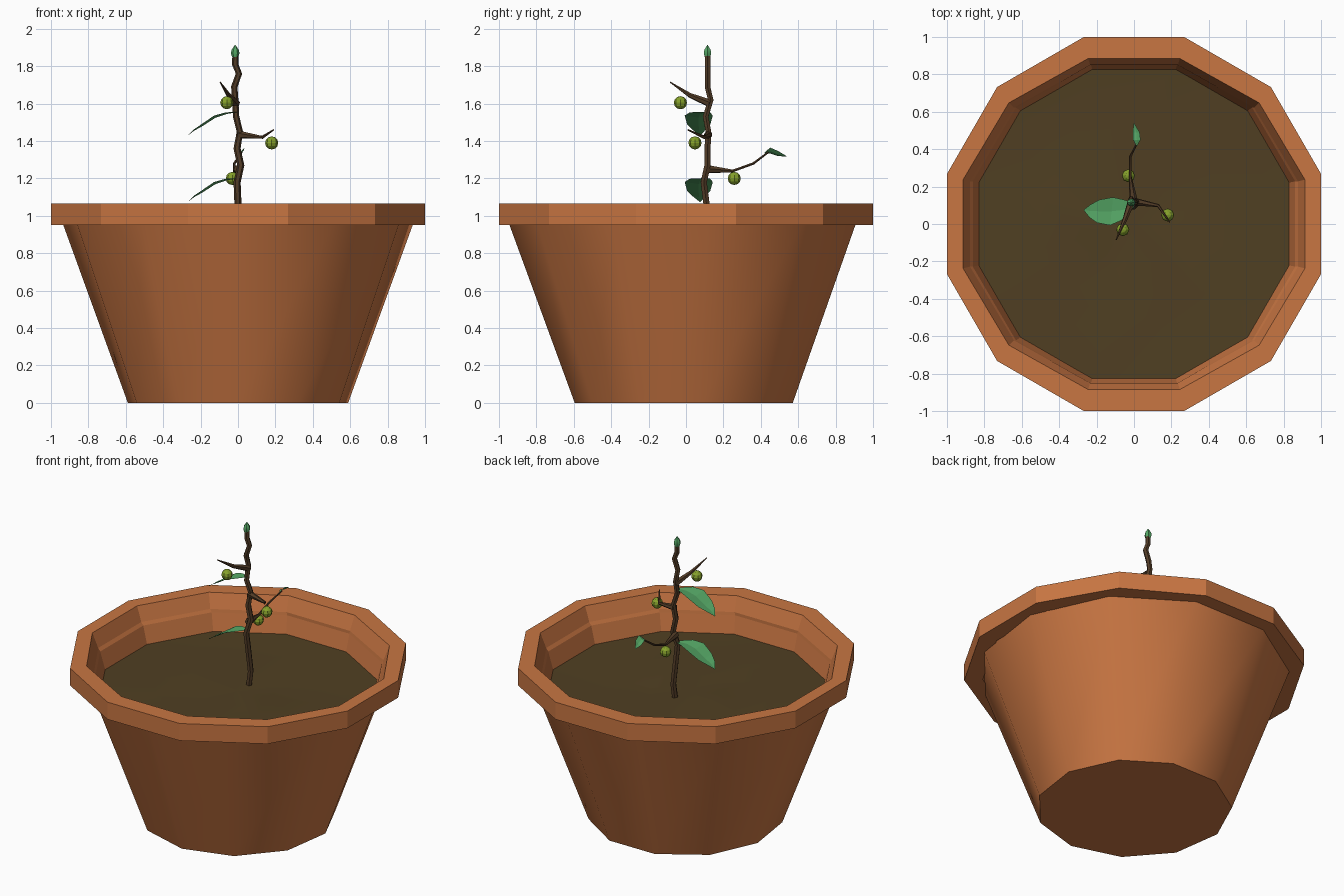
import bpy, bmesh, math, random
from mathutils import Vector, Matrix

random.seed(4)
cube = bpy.data.objects.get("Cube")
if cube:
    bpy.data.objects.remove(cube, do_unlink=True)


def material(name, rgb):
    m = bpy.data.materials.new(name)
    m.use_nodes = True
    m.diffuse_color = (*rgb, 1)
    m.node_tree.nodes["Principled BSDF"].inputs["Base Color"].default_value = (*rgb, 1)
    return m


TERRACOTTA = material("terracotta", (0.58, 0.18, 0.055))
SOIL = material("dark soil", (0.08, 0.05, 0.016))
BARK = material("brown bark", (0.085, 0.045, 0.02))
LEAF = material("leaf green", (0.09, 0.38, 0.13))
FRUIT = material("olive green", (0.24, 0.36, 0.025))


def finish(bm, name, mat, smooth_angle=0):
    me = bpy.data.meshes.new(name)
    bm.to_mesh(me)
    bm.free()
    me.materials.append(mat)
    if smooth_angle:
        me.shade_smooth()
        me.set_sharp_from_angle(angle=math.radians(smooth_angle))
    ob = bpy.data.objects.new(name, me)
    bpy.context.collection.objects.link(ob)
    return ob


def bridge(bm, rings):
    for a, b in zip(rings, rings[1:]):
        for i in range(len(a)):
            j = (i + 1) % len(a)
            bm.faces.new((a[i], a[j], b[j], b[i]))


def ring(bm, sides, start, rx, ry, z):
    angles = [start + math.tau * i / sides for i in range(sides)]
    return [bm.verts.new((rx * math.cos(a), ry * math.sin(a), z)) for a in angles]


def tube(name, points, radii, mat, sides=6):
    """Tapered round limb through the points, closed at both ends."""
    bm = bmesh.new()
    pts = [Vector(p) for p in points]
    rings = []
    for i, p in enumerate(pts):
        d = pts[min(i + 1, len(pts) - 1)] - pts[max(i - 1, 0)]
        q = Vector((0, 0, 1)).rotation_difference(d.normalized())
        r = ring(bm, sides, 0, radii[i], radii[i], 0)
        for v in r:
            v.co = p + q @ v.co
        rings.append(r)
    bridge(bm, rings)
    bm.faces.new(list(reversed(rings[0])))
    bm.faces.new(rings[-1])
    return finish(bm, name, mat, 40)


# Pot body: eleven sides, corner to the front
bm = bmesh.new()
body = [ring(bm, 11, -math.pi / 2, r, r, z) for r, z in ((0.595, 0), (0.947, 0.96))]
bridge(bm, body)
bm.faces.new(list(reversed(body[0])))
finish(bm, "pot_body", TERRACOTTA, 40)

# Rim and inner wall: twelve sides, flat to the front
bm = bmesh.new()
k = 1 / math.cos(math.pi / 12)
profile = ((0.89, 0.89, 0.95), (1, 1, 0.95), (1, 1, 1.065), (0.914, 0.885, 1.065),
           (0.877, 0.85, 0.97), (0.862, 0.85, 0.95), (0.82, 0.82, 0.8))
bridge(bm, [ring(bm, 12, math.pi / 12, rx * k, ry * k, z) for rx, ry, z in profile])
finish(bm, "pot_rim", TERRACOTTA)

# Soil: gently uneven disc
bm = bmesh.new()
rings = [ring(bm, 12, math.pi / 12, r * k, r * k, 0.835) for r in (0.83, 0.5, 0.22)]
for v in rings[1] + rings[2]:
    v.co.z += random.uniform(-0.015, 0.01)
bridge(bm, rings)
centre = bm.verts.new((0, 0, 0.83))
for i, v in enumerate(rings[2]):
    bm.faces.new((v, rings[2][(i + 1) % 12], centre))
finish(bm, "soil", SOIL, 40)

# Stem and branches
stem = [(0, 0.11, 0.8), (0.01, 0.12, 0.92), (0, 0.11, 1.06), (-0.005, 0.095, 1.18),
        (0.015, 0.115, 1.27), (-0.005, 0.115, 1.36), (0.01, 0.12, 1.45),
        (-0.01, 0.105, 1.53), (-0.015, 0.132, 1.62), (-0.02, 0.115, 1.69),
        (0.005, 0.115, 1.76), (-0.015, 0.115, 1.81), (-0.013, 0.115, 1.87)]
tube("stem", stem, [0.019] * 6 + [0.017] * 7, BARK)
tube("back_branch", [(0, 0.11, 1.25), (-0.02, 0.25, 1.24), (-0.02, 0.36, 1.28),
                     (0.02, 0.44, 1.34)], (0.024, 0.008, 0.007, 0.005), BARK)
tube("left_branch", [(0, 0.12, 1.435), (0.13, 0.098, 1.42), (0.19, 0.01, 1.46)],
     (0.022, 0.009, 0.004), BARK)
tube("front_branch", [(-0.01, 0.13, 1.6), (-0.05, 0.02, 1.645), (-0.095, -0.085, 1.715)],
     (0.022, 0.013, 0.003), BARK)

# Bud at the tip
tube("tip_bud", [(-0.015, 0.115, z) for z in (1.85, 1.87, 1.888, 1.913)],
     (0.017, 0.023, 0.019, 0.002), LEAF)

# Fruits, each hung from a branch
for name, pos in (("front_fruit", (-0.06, -0.03, 1.605)), ("left_fruit", (0.18, 0.048, 1.39)),
                  ("back_fruit", (-0.03, 0.258, 1.2))):
    bm = bmesh.new()
    bmesh.ops.create_uvsphere(bm, u_segments=8, v_segments=6, radius=0.035,
                              matrix=Matrix.Translation(pos))
    finish(bm, name, FRUIT)


def leaf(name, spine, widths, across, fold):
    """Folded blade: a midrib with an edge on each side, pointed at the ends."""
    bm = bmesh.new()
    across = Vector(across)
    rows = []
    for p, w in zip(spine, widths):
        mid = Vector(p)
        lift = Vector((0, 0, fold * w))
        rows.append([bm.verts.new(mid + across * (s * w) + lift * abs(s)) for s in (-1, 0, 1)])
    for a, b in zip(rows, rows[1:]):
        for i in (0, 1):
            bm.faces.new((a[i], b[i], b[i + 1], a[i + 1]))
    bmesh.ops.solidify(bm, geom=bm.faces[:], thickness=0.004)
    finish(bm, name, LEAF)


for name, z in (("lower_leaf", 0), ("upper_leaf", 0.355)):
    blade = [(0, 0.1, 1.2), (-0.06, 0.075, 1.19), (-0.12, 0.068, 1.17),
             (-0.19, 0.068, 1.125), (-0.235, 0.07, 1.1), (-0.268, 0.075, 1.075)]
    leaf(name, [(x, y, h + z) for x, y, h in blade],
         (0.01, 0.055, 0.075, 0.062, 0.035, 0.002), (0.1, 1, 0), 0.15)

leaf("back_leaf", [(0.015, 0.42, 1.335), (0.015, 0.45, 1.345), (0.012, 0.49, 1.33),
                   (0, 0.537, 1.318)], (0.004, 0.022, 0.02, 0.002), (0.9, 0, 0.7), 0.2)
